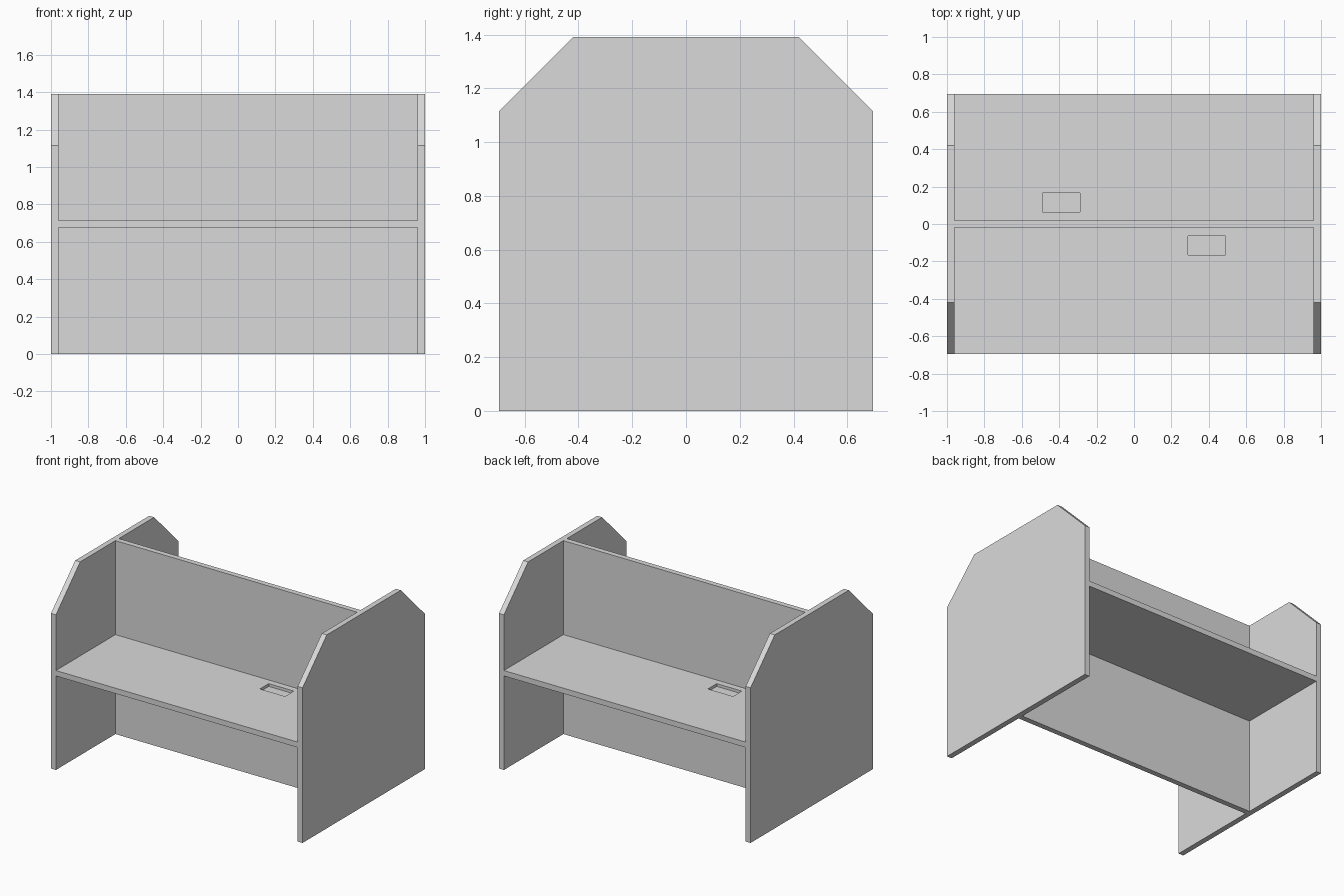
import bpy
import bmesh
from mathutils import Matrix, Vector

cube = bpy.data.objects.get("Cube")
if cube:
    bpy.data.objects.remove(cube, do_unlink=True)

WIDTH, DEPTH, HEIGHT = 2.0, 1.39, 1.39
THICK = 0.039
CHAMFER = 0.275
INNER = WIDTH / 2 - THICK
MID = HEIGHT / 2

grey = bpy.data.materials.new("light grey board")
grey.diffuse_color = (0.7, 0.7, 0.7, 1)
grey.use_nodes = True
grey.node_tree.nodes["Principled BSDF"].inputs["Base Color"].default_value = (0.7, 0.7, 0.7, 1)


def finish(name, bm):
    bmesh.ops.recalc_face_normals(bm, faces=bm.faces)
    mesh = bpy.data.meshes.new(name)
    bm.to_mesh(mesh)
    bm.free()
    mesh.materials.append(grey)
    obj = bpy.data.objects.new(name, mesh)
    bpy.context.collection.objects.link(obj)
    return obj


def box(name, size, centre):
    bm = bmesh.new()
    matrix = Matrix.Translation(centre) @ Matrix.Diagonal((*size, 1))
    bmesh.ops.create_cube(bm, size=1, matrix=matrix)
    return finish(name, bm)


# End panels with both upper corners cut off
half = DEPTH / 2
profile = [(-half, 0), (half, 0), (half, HEIGHT - CHAMFER), (half - CHAMFER, HEIGHT),
           (CHAMFER - half, HEIGHT), (-half, HEIGHT - CHAMFER)]
for name, x in (("right_side_panel", -WIDTH / 2), ("left_side_panel", INNER)):
    bm = bmesh.new()
    face = bm.faces.new([bm.verts.new((x, y, z)) for y, z in profile])
    extruded = bmesh.ops.extrude_face_region(bm, geom=[face])["geom"]
    verts = [v for v in extruded if isinstance(v, bmesh.types.BMVert)]
    bmesh.ops.translate(bm, verts=verts, vec=Vector((THICK, 0, 0)))
    finish(name, bm)

# Desktop shared by the front and back seats
desktop = box("desktop", (2 * INNER, DEPTH, THICK), (0, 0, MID))

# Shallow recess on each side of the divider
for side in (-1, 1):
    cutter = box("recess_cutter", (0.2, 0.1, 0.04),
                 (-0.39 * side, 0.115 * side, MID + THICK / 2))
    cutter.hide_render = True
    cut = desktop.modifiers.new("recess", 'BOOLEAN')
    cut.operation = 'DIFFERENCE'
    cut.solver = 'EXACT'
    cut.object = cutter
    bpy.context.view_layer.objects.active = desktop
    bpy.ops.object.modifier_apply(modifier=cut.name)
    bpy.data.objects.remove(cutter, do_unlink=True)

# Central divider above and below the desktop
panel_height = MID - THICK / 2
for name, z in (("lower_divider", panel_height / 2),
                ("upper_divider", HEIGHT - panel_height / 2)):
    box(name, (2 * INNER, THICK, panel_height), (0, 0, z))
